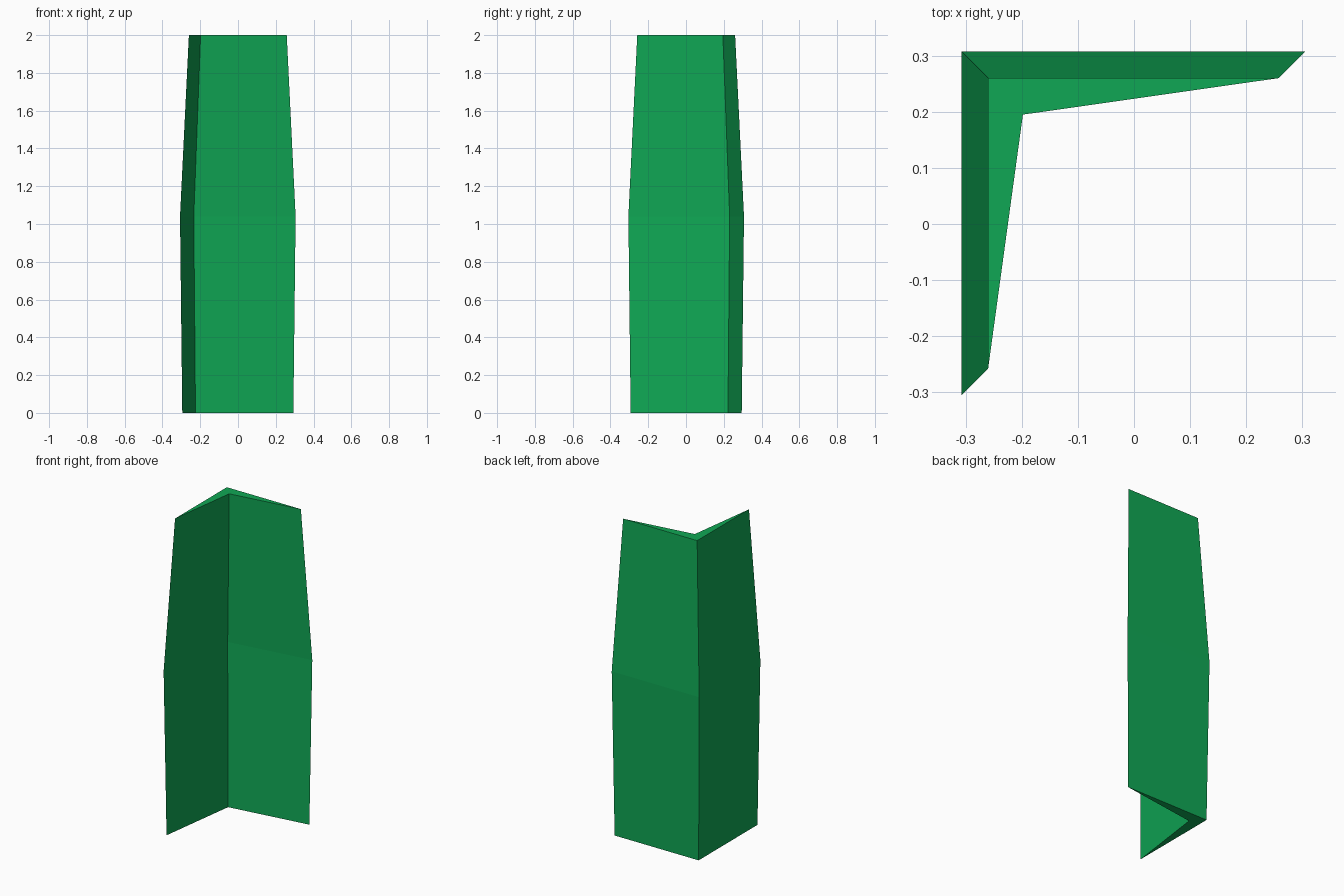
import bpy, bmesh

if "Cube" in bpy.data.objects:
    bpy.data.objects.remove(bpy.data.objects["Cube"])

# Green material
mat = bpy.data.materials.new("green")
mat.diffuse_color = (0.005, 0.39, 0.09, 1)
mat.use_nodes = True
mat.node_tree.nodes["Principled BSDF"].inputs["Base Color"].default_value = mat.diffuse_color

# L-shaped section, tapered in two stages: (height, half width, inner corner offset)
rings = [(0.0, 0.295, 0.225), (1.04, 0.307, 0.234), (2.0, 0.26, 0.198)]

bm = bmesh.new()
loops = []
for z, a, b in rings:
    section = [(-a, a), (-a, -a + 0.002), (-b, b - 0.003), (a - 0.002, a)]
    loops.append([bm.verts.new((x, y, z)) for x, y in section])

# Side walls
for low, high in zip(loops, loops[1:]):
    for i in range(4):
        j = (i + 1) % 4
        bm.faces.new((low[i], low[j], high[j], high[i]))

# End caps, split along the corner because the section is concave
for i, j, k in ((0, 1, 2), (0, 2, 3)):
    bm.faces.new((loops[-1][i], loops[-1][j], loops[-1][k]))
    bm.faces.new((loops[0][k], loops[0][j], loops[0][i]))

bmesh.ops.recalc_face_normals(bm, faces=bm.faces)
mesh = bpy.data.meshes.new("corner_leaf")
bm.to_mesh(mesh)
bm.free()
mesh.materials.append(mat)
leaf = bpy.data.objects.new("corner_leaf", mesh)
bpy.context.collection.objects.link(leaf)
